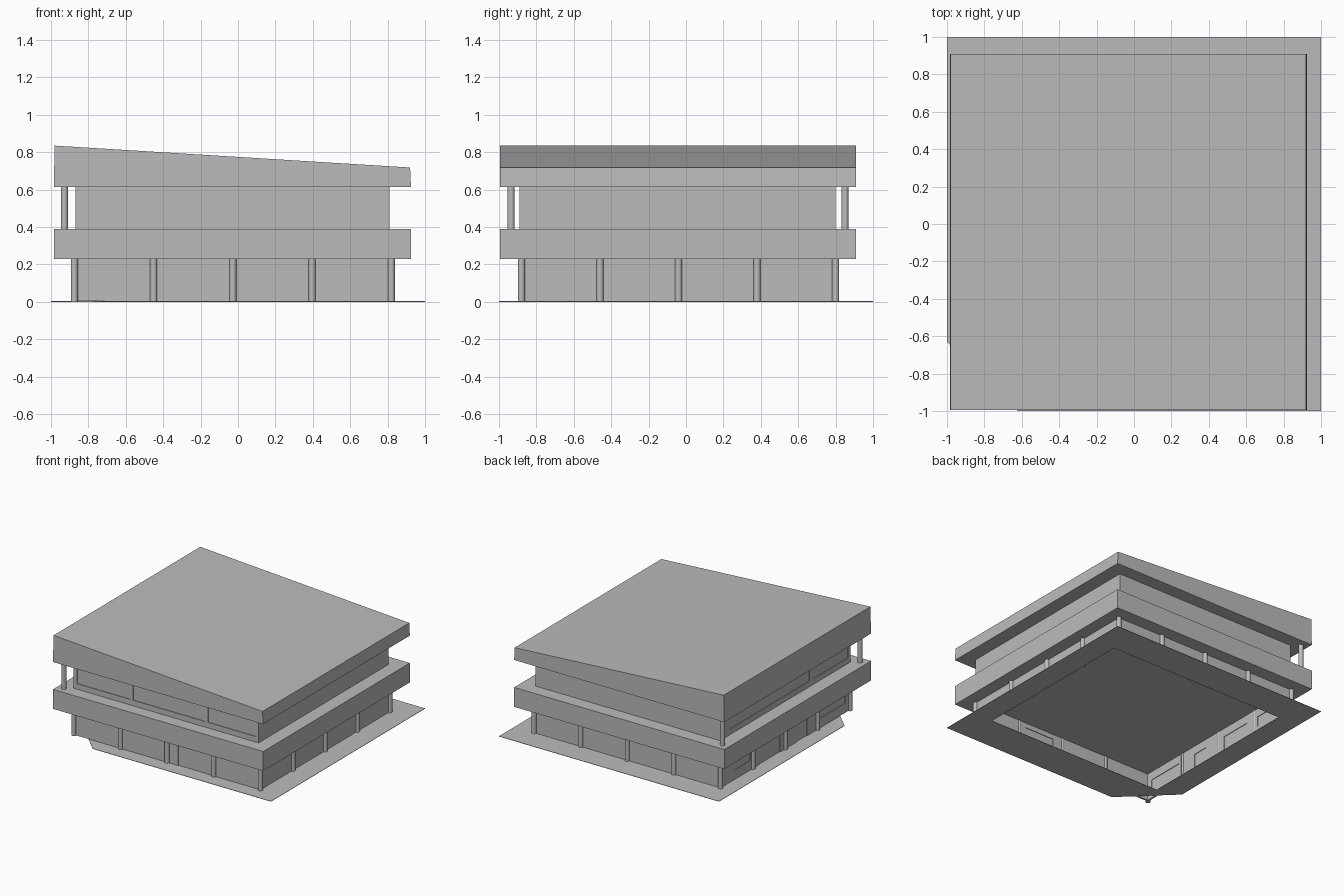
import bpy, bmesh

cube = bpy.data.objects.get("Cube")
if cube:
    bpy.data.objects.remove(cube, do_unlink=True)

GREY = (0.5, 0.5, 0.5, 1)
mat = bpy.data.materials.new("plain grey")
mat.use_nodes = True
mat.diffuse_color = GREY
mat.node_tree.nodes["Principled BSDF"].inputs["Base Color"].default_value = GREY


def make(name, verts, faces):
    mesh = bpy.data.meshes.new(name)
    mesh.from_pydata(verts, [], faces)
    bm = bmesh.new()
    bm.from_mesh(mesh)
    bmesh.ops.recalc_face_normals(bm, faces=bm.faces)
    bm.to_mesh(mesh)
    bm.free()
    mesh.materials.append(mat)
    ob = bpy.data.objects.new(name, mesh)
    bpy.context.collection.objects.link(ob)
    return ob


def prism(name, profile, y0, y1):
    """Extrude an x-z profile along y."""
    n = len(profile)
    verts = [(x, y, z) for y in (y0, y1) for x, z in profile]
    faces = [tuple(range(n)), tuple(range(n, 2 * n))]
    faces += [(i, (i + 1) % n, (i + 1) % n + n, i + n) for i in range(n)]
    return make(name, verts, faces)


def box(name, x0, x1, y0, y1, z0, z1):
    return prism(name, [(x0, z0), (x1, z0), (x1, z1), (x0, z1)], y0, y1)


def post(name, x, y, z0, z1, r=0.019):
    bpy.ops.mesh.primitive_cylinder_add(vertices=16, radius=r, depth=z1 - z0,
                                        location=(x, y, (z0 + z1) / 2))
    ob = bpy.context.object
    ob.name = name
    ob.data.materials.append(mat)
    bpy.ops.object.shade_smooth_by_angle()


def wall(name, axis, at, inward, a, b, z0, z1, openings=(), thick=0.014):
    """Wall along an axis with recessed panes; openings are (start, end, sill, head)."""
    def piece(label, s, e, lo, hi, off, t):
        p, q = sorted((at + inward * off, at + inward * (off + t)))
        if axis == "x":
            box(label, s, e, p, q, lo, hi)
        else:
            box(label, p, q, s, e, lo, hi)
    cursor = a
    for s, e, sill, head in openings:
        piece(name + "_pier", cursor, s, z0, z1, 0, thick)
        if sill > z0:
            piece(name + "_sill", s, e, z0, sill, 0, thick)
        piece(name + "_lintel", s, e, head, z1, 0, thick)
        piece(name + "_pane", s, e, sill, head, thick * 0.4, thick * 0.25)
        cursor = e
    piece(name + "_pier", cursor, b, z0, z1, 0, thick)


# Ground apron with a clipped corner and an open middle
outer = [(1, -1), (1, 1), (-1, 1), (-1, -0.63), (-0.62, -1)]
inner = [(0.82, -0.70), (0.82, 0.73), (-0.81, 0.73), (-0.81, -0.70)]
apron = make("ground_apron", [(x, y, 0) for x, y in outer + inner],
             [(0, 1, 6, 5), (1, 2, 7, 6), (2, 3, 8, 7), (3, 4, 8), (4, 0, 5, 8)])
for poly in apron.data.polygons:
    if poly.normal.z < 0:
        poly.flip()
solid = apron.modifiers.new("thickness", "SOLIDIFY")
solid.thickness = 0.003
solid.offset = 1 if apron.data.polygons[0].normal.z < 0 else -1
apron.location.z = 0.003

# Lower storey: thin walls running through a ring of round columns
X0, X1, Y0, Y1 = -0.875, 0.82, -0.88, 0.80
FLOOR, SLAB, DECK, EAVE = 0.003, 0.23, 0.39, 0.615
wall("lower_front_wall", "x", Y0, 1, X0, X1, FLOOR, SLAB,
     [(0.07, 0.34, FLOOR, 0.19)])
wall("lower_back_wall", "x", Y1, -1, X0, X1, FLOOR, SLAB)
wall("lower_east_wall", "y", X1, -1, Y0, Y1, FLOOR, SLAB)
wall("lower_west_wall", "y", X0, 1, Y0, Y1, FLOOR, SLAB,
     [(-0.82, -0.50, 0.08, 0.16), (-0.32, -0.18, FLOOR, 0.16),
      (0.03, 0.30, FLOOR, 0.16), (0.42, 0.62, 0.08, 0.16)])

for i in range(5):
    for j in range(5):
        if i in (0, 4) or j in (0, 4):
            post("lower_column", X0 + (X1 - X0) * i / 4, Y0 + (Y1 - Y0) * j / 4, 0, SLAB)

# Balcony slab between the storeys
box("balcony_slab", -0.985, 0.925, -0.995, 0.91, SLAB, DECK)

# Upper storey with long windows on two sides
U0, U1, V0, V1 = -0.87, 0.81, -0.89, 0.80
SILL, HEAD = 0.435, 0.57
wall("upper_front_wall", "x", V0, 1, U0, U1, DECK, EAVE,
     [(-0.84, -0.36, SILL, HEAD), (-0.33, 0.32, SILL, HEAD), (0.35, 0.78, SILL, HEAD)])
wall("upper_back_wall", "x", V1, -1, U0, U1, DECK, EAVE)
wall("upper_east_wall", "y", U1, -1, V0, V1, DECK, EAVE)
wall("upper_west_wall", "y", U0, 1, V0, V1, DECK, EAVE,
     [(-0.86, -0.41, SILL, HEAD), (-0.36, 0.68, SILL, HEAD)])

for y in (-0.935, 0.85):
    post("balcony_post", -0.928, y, DECK, EAVE)

# Sloping roof block
prism("sloping_roof", [(-0.985, EAVE), (0.925, EAVE), (0.92, 0.718), (-0.98, 0.835)],
      -0.995, 0.91)
